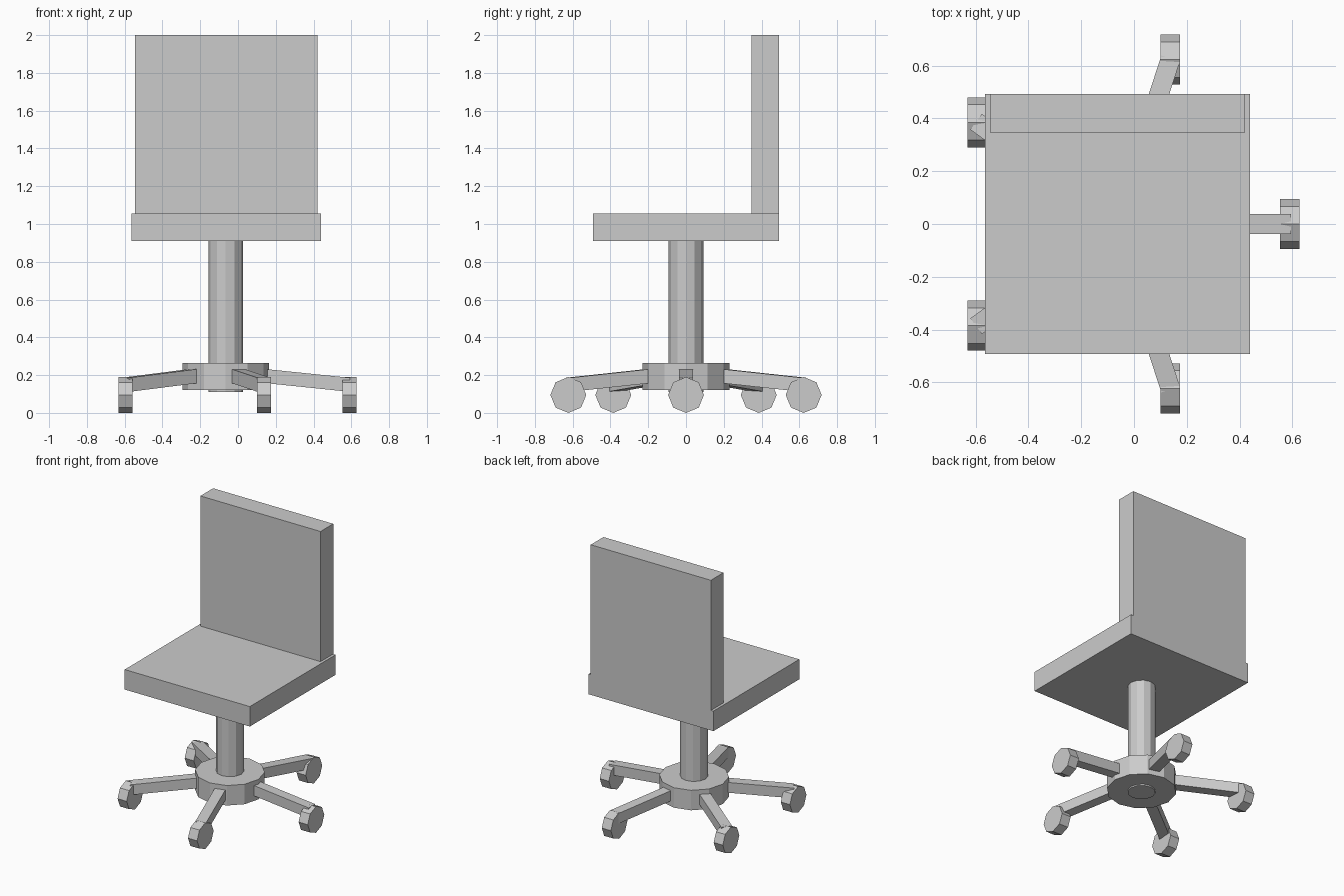
import bpy
from math import radians, atan2, cos, sin, pi
from mathutils import Matrix, Vector

cube = bpy.data.objects.get("Cube")
if cube:
    bpy.data.objects.remove(cube, do_unlink=True)

grey = bpy.data.materials.new("light_grey")
grey.use_nodes = True
colour = (0.6, 0.6, 0.6, 1)
grey.diffuse_color = colour
grey.node_tree.nodes["Principled BSDF"].inputs["Base Color"].default_value = colour

AXIS_X = -0.065      # the column stands off-centre
ARM_REACH = 0.655


def finish(name):
    ob = bpy.context.object
    ob.name = ob.data.name = name
    ob.data.materials.append(grey)
    return ob


def box(name, low, high):
    low, high = Vector(low), Vector(high)
    bpy.ops.mesh.primitive_cube_add(size=1)
    ob = finish(name)
    ob.data.transform(Matrix.Translation((low + high) / 2)
                      @ Matrix.Diagonal((high - low).to_4d()))
    return ob


def cylinder(name, sides, radius, depth, centre, turn=Matrix()):
    bpy.ops.mesh.primitive_cylinder_add(vertices=sides, radius=radius, depth=depth)
    ob = finish(name)
    ob.data.transform(Matrix.Translation(centre) @ turn)
    return ob


# Seat and backrest
box("seat", (-0.565, -0.493, 0.91), (0.44, 0.493, 1.055))
box("backrest", (-0.545, 0.347, 1.055), (0.42, 0.493, 2))

# Column and hub
cylinder("column", 12, 0.092, 0.80, (AXIS_X, 0, 0.51))
cylinder("hub", 12, 0.23, 0.145, (AXIS_X, 0, 0.1925))

# Five sloping arms, each with a caster; all casters roll the same way
for i in range(5):
    angle = i * 2 * pi / 5
    start, end = Vector((0.18, 0, 0.198)), Vector((ARM_REACH, 0, 0.149))
    run = end - start
    arm = box(f"arm_{i + 1}", (0, -0.037, -0.037), (run.length, 0.037, 0.037))
    arm.data.transform(Matrix.Translation((AXIS_X, 0, 0))
                       @ Matrix.Rotation(angle, 4, "Z")
                       @ Matrix.Translation(start)
                       @ Matrix.Rotation(atan2(-run.z, run.x), 4, "Y"))
    cylinder(f"caster_{i + 1}", 8, 0.095, 0.073,
             (AXIS_X + ARM_REACH * cos(angle), ARM_REACH * sin(angle), 0.095),
             Matrix.Rotation(radians(90), 4, "Y"))
